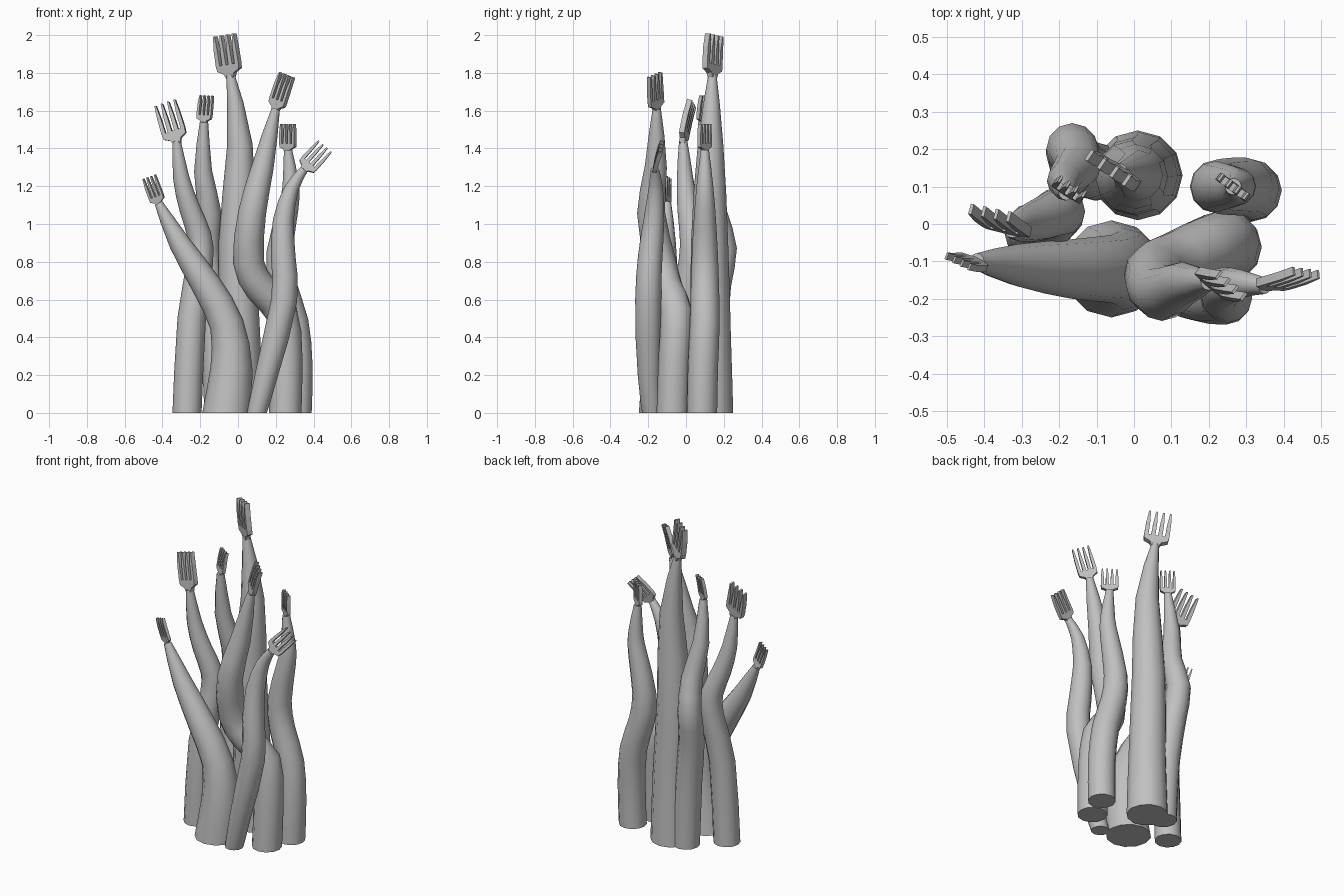
import bpy, bmesh, math
from mathutils import Vector

if "Cube" in bpy.data.objects:
    bpy.data.objects.remove(bpy.data.objects["Cube"])

SIDES = 12
NECK_RADIUS = 0.022
FOOT_HEIGHT = 0.45
TINE = 0.17

grey = bpy.data.materials.new("plain grey")
grey.use_nodes = True
grey.diffuse_color = (0.53, 0.53, 0.53, 1)
grey.node_tree.nodes["Principled BSDF"].inputs["Base Color"].default_value = grey.diffuse_color


def make_object(name, bm):
    bmesh.ops.recalc_face_normals(bm, faces=bm.faces[:])
    mesh = bpy.data.meshes.new(name)
    bm.to_mesh(mesh)
    bm.free()
    mesh.materials.append(grey)
    ob = bpy.data.objects.new(name, mesh)
    bpy.context.collection.objects.link(ob)
    return ob


def smooth_path(points, steps=2):
    """Catmull-Rom curve through the points."""
    last = len(points) - 1
    out = []
    for i in range(last):
        a, b, c, d = (points[min(max(i + k, 0), last)] for k in (-1, 0, 1, 2))
        for s in range(steps):
            t = s / steps
            out.append(b + ((c - a) * t + (a * 2 - b * 5 + c * 4 - d) * t ** 2
                            + (b * 3 - a - c * 3 + d) * t ** 3) / 2)
    return out + [points[-1]]


def tentacle(name, points, radius, fullness, foot):
    """Tube that flares or narrows at the foot and tapers to a thin neck."""
    path = smooth_path([Vector(p) for p in points])
    top = path[-1].z
    bm = bmesh.new()
    rings = []
    for i, centre in enumerate(path):
        # The foot is cut level, other rings follow the path
        along = Vector((0, 0, 1))
        if i:
            along = (path[min(i + 1, len(path) - 1)] - path[i - 1]).normalized()
        u = Vector((0, 1, 0)).cross(along).normalized()
        v = along.cross(u)
        r = NECK_RADIUS + (radius - NECK_RADIUS) * max(0, 1 - (centre.z / top) ** fullness)
        r *= 1 + (foot - 1) * max(0, 1 - centre.z / FOOT_HEIGHT)
        turns = [math.tau * k / SIDES for k in range(SIDES)]
        rings.append([bm.verts.new(centre + (u * math.cos(a) + v * math.sin(a)) * r)
                      for a in turns])
    for low, high in zip(rings, rings[1:]):
        for k in range(SIDES):
            n = (k + 1) % SIDES
            bm.faces.new((low[k], low[n], high[n], high[k]))
    bm.faces.new(rings[0][::-1])
    bm.faces.new(rings[-1])
    ob = make_object(name, bm)
    bpy.ops.object.select_all(action='DESELECT')
    ob.select_set(True)
    bpy.context.view_layer.objects.active = ob
    bpy.ops.object.shade_smooth_by_angle(angle=math.radians(50))


def fork(name, neck, tip, across, width):
    neck, tip = Vector(neck), Vector(tip)
    length = (tip - neck).length
    up = (tip - neck).normalized()
    side = Vector(across)
    side = (side - up * side.dot(up)).normalized()
    depth = side.cross(up)
    bm = bmesh.new()

    def vert(s, t):
        # Slight scoop along the length
        bow = 0.02 * math.sin(math.pi * t)
        return bm.verts.new(neck + side * s * width + (up * t + depth * bow) * length)

    # Palm: columns for four tines and the three gaps between them
    starts = [k * (1 - TINE) / 3 - 0.5 for k in range(4)]
    columns = [edge for s in starts for edge in (s, s + TINE)]
    rows = [[vert(c * scale, t) for c in columns]
            for t, scale in ((-0.08, 0.28), (0.04, 0.45), (0.12, 0.95), (0.26, 1))]
    for low, high in zip(rows, rows[1:]):
        for k in range(len(columns) - 1):
            bm.faces.new((low[k], low[k + 1], high[k + 1], high[k]))
    # Tines narrow towards their tips
    for k, start in enumerate(starts):
        left, right = rows[-1][2 * k:2 * k + 2]
        middle = start + TINE / 2
        for t, scale in ((0.65, 0.9), (1, 0.4)):
            half = TINE / 2 * scale
            a, b = vert(middle - half, t), vert(middle + half, t)
            bm.faces.new((left, right, b, a))
            left, right = a, b
    thick = make_object(name, bm).modifiers.new("thickness", 'SOLIDIFY')
    thick.thickness = width * 0.22
    thick.offset = 0


def arm(name, points, tip, across, width, radius, fullness=3.3, foot=1):
    tentacle(name + "_tentacle", points, radius, fullness, foot)
    fork(name + "_fork", points[-1], tip, across, width)


arm("tall_back",
    [(.01, .13, 0), (.01, .13, .4), (-.005, .125, .9), (.01, .13, 1.42), (-.04, .14, 1.79)],
    tip=(-.07, .15, 2), across=(3, -2, 0), width=.145, radius=.107, foot=1.12)

arm("bent_front",
    [(.25, -.07, 0), (.255, -.06, .3), (.23, -.05, .53), (.12, -.1, .66), (.055, -.135, .8),
     (.075, -.185, 1.06), (.13, -.16, 1.3), (.2, -.155, 1.61)],
    tip=(.26, -.165, 1.79), across=(8, -7, -3), width=.11, radius=.086, fullness=4)

arm("left_curl",
    [(-.27, -.02, 0), (-.245, -.01, .5), (-.2, .03, .8), (-.205, .03, .94),
     (-.255, .01, 1.08), (-.3, -.005, 1.24), (-.325, -.015, 1.44)],
    tip=(-.385, .03, 1.64), across=(4, -1, 0), width=.13, radius=.077)

arm("back_bulge",
    [(-.1, .14, 0), (-.12, .145, .4), (-.155, .165, .68), (-.165, .2, .87),
     (-.15, .155, 1.06), (-.185, .115, 1.28), (-.18, .085, 1.54)],
    tip=(-.165, .1, 1.68), across=(8, -5, 0), width=.09, radius=.078)

arm("low_sweeping",
    [(-.06, -.12, 0), (-.035, -.12, .24), (-.06, -.12, .47), (-.17, -.12, .68),
     (-.31, -.11, .9), (-.42, -.1, 1.11)],
    tip=(-.47, -.1, 1.25), across=(9, -4, 2), width=.085, radius=.096, fullness=3, foot=1.35)

arm("right_back",
    [(.31, .085, 0), (.315, .09, .25), (.295, .1, .48), (.235, .1, .68), (.22, .1, .85),
     (.265, .1, 1.08), (.28, .1, 1.2), (.265, .1, 1.39)],
    tip=(.265, .1, 1.53), across=(4, -3, 0), width=.1, radius=.08)

arm("right_leaning",
    [(.1, -.18, 0), (.15, -.195, .2), (.245, -.2, .6), (.24, -.19, .82), (.24, -.17, 1.02),
     (.285, -.16, 1.19), (.35, -.165, 1.29)],
    tip=(.46, -.13, 1.41), across=(6, -1, -6), width=.105, radius=.07, fullness=5, foot=.75)
